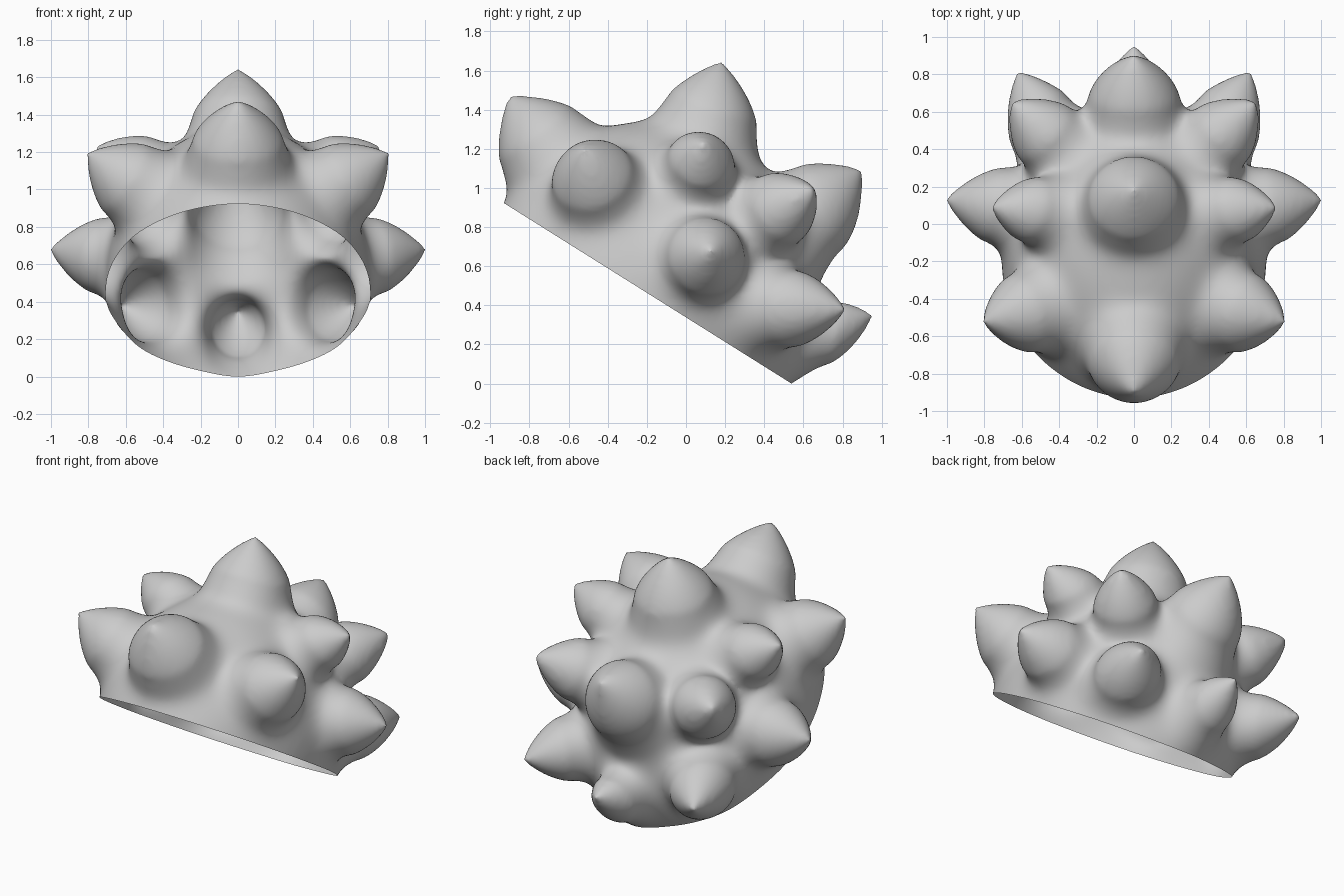
import bpy, bmesh, math
from mathutils import Vector, Matrix

if "Cube" in bpy.data.objects:
    bpy.data.objects.remove(bpy.data.objects["Cube"])

CENTER = Vector((0, -0.205, 0.455))            # centre of the tilted rim
NORMAL = Vector((0, 0.91, 1.45)).normalized()  # rim plane normal
TILT = NORMAL.to_track_quat('Z', 'Y').to_matrix().to_4x4()
SKULL = Matrix.Translation(CENTER) @ TILT @ Matrix.Diagonal((0.71, 0.86, 0.885, 1))

bm = bmesh.new()

# Skull: ellipsoid aligned with the rim
bmesh.ops.create_uvsphere(bm, u_segments=64, v_segments=40, radius=1, matrix=SKULL)


def spike(base, tip, radius, sides=32, steps=14):
    """Closed bullet shape with a flared foot, from inside the skull to the tip."""
    base, tip = Vector(base), Vector(tip)
    axis = tip - base
    tip = tip + axis.normalized() * 0.015
    length = (tip - base).length
    rot = axis.to_track_quat('Z', 'Y').to_matrix()
    profile = [(-0.25, radius * 0.9), (-0.15, radius * 1.3), (-0.06, radius * 1.13)]
    for i in range(steps):
        t = i / steps
        profile.append((t * length, radius * (1 - t * t) + radius * 0.05 * (1 - t)))
    rings = []
    for h, r in profile:
        rings.append([bm.verts.new(base + rot @ Vector(
            (r * math.cos(2 * math.pi * k / sides), r * math.sin(2 * math.pi * k / sides), h)))
            for k in range(sides)])
    for a, b in zip(rings, rings[1:]):
        for k in range(sides):
            n = (k + 1) % sides
            bm.faces.new((a[k], a[n], b[n], b[k]))
    bm.faces.new(rings[0][::-1])
    end = bm.verts.new(tip)
    for k in range(sides):
        bm.faces.new((rings[-1][k], rings[-1][(k + 1) % sides], end))


# Spikes on the centre line: crown, front, upper back, lower back
spike((0, 0.09, 1.25), (0, 0.18, 1.625), 0.27)
spike((0, -0.67, 1.13), (0, -0.90, 1.45), 0.27)
spike((0, 0.60, 0.84), (0, 0.89, 1.075), 0.25)
spike((0, 0.62, 0.235), (0, 0.95, 0.335), 0.175)

# Mirrored spikes: front side, side, upper side, upper back, lower back
for base, tip, radius in [
    ((0.50, -0.45, 0.98), (0.80, -0.52, 1.18), 0.235),
    ((0.64, 0.08, 0.62), (1.00, 0.13, 0.665), 0.22),
    ((0.48, 0.06, 1.07), (0.755, 0.09, 1.215), 0.19),
    ((0.42, 0.43, 0.85), (0.65, 0.65, 0.98), 0.20),
    ((0.44, 0.46, 0.375), (0.62, 0.81, 0.365), 0.21),
]:
    for s in (1, -1):
        spike((s * base[0], *base[1:]), (s * tip[0], *tip[1:]), radius)

mesh = bpy.data.meshes.new("spiky_cap")
bm.to_mesh(mesh)
bm.free()
cap = bpy.data.objects.new("spiky_cap", mesh)
bpy.context.collection.objects.link(cap)

# Fuse all parts into one skin
remesh = cap.modifiers.new("fuse", 'REMESH')
remesh.mode = 'VOXEL'
remesh.voxel_size = 0.018
fused = bpy.data.meshes.new_from_object(cap.evaluated_get(bpy.context.evaluated_depsgraph_get()))
cap.modifiers.clear()
cap.data = fused

# Broad fillets at the joints, light smoothing everywhere
bm = bmesh.new()
bm.from_mesh(fused)
to_skull = SKULL.inverted()
joints = [v for v in bm.verts if (to_skull @ v.co).length < 1.17]
for verts, rounds in ((joints, 60), (bm.verts[:], 8)):
    for _ in range(rounds):
        bmesh.ops.smooth_vert(bm, verts=verts, factor=0.5,
                              use_axis_x=True, use_axis_y=True, use_axis_z=True)

# Cut the open rim
bmesh.ops.bisect_plane(bm, geom=bm.verts[:] + bm.edges[:] + bm.faces[:],
                       plane_co=CENTER, plane_no=NORMAL, clear_inner=True)
low = min(v.co.z for v in bm.verts)
bmesh.ops.translate(bm, verts=bm.verts[:], vec=(0, 0, -low))
for f in bm.faces:
    f.smooth = True
bm.to_mesh(fused)
bm.free()
